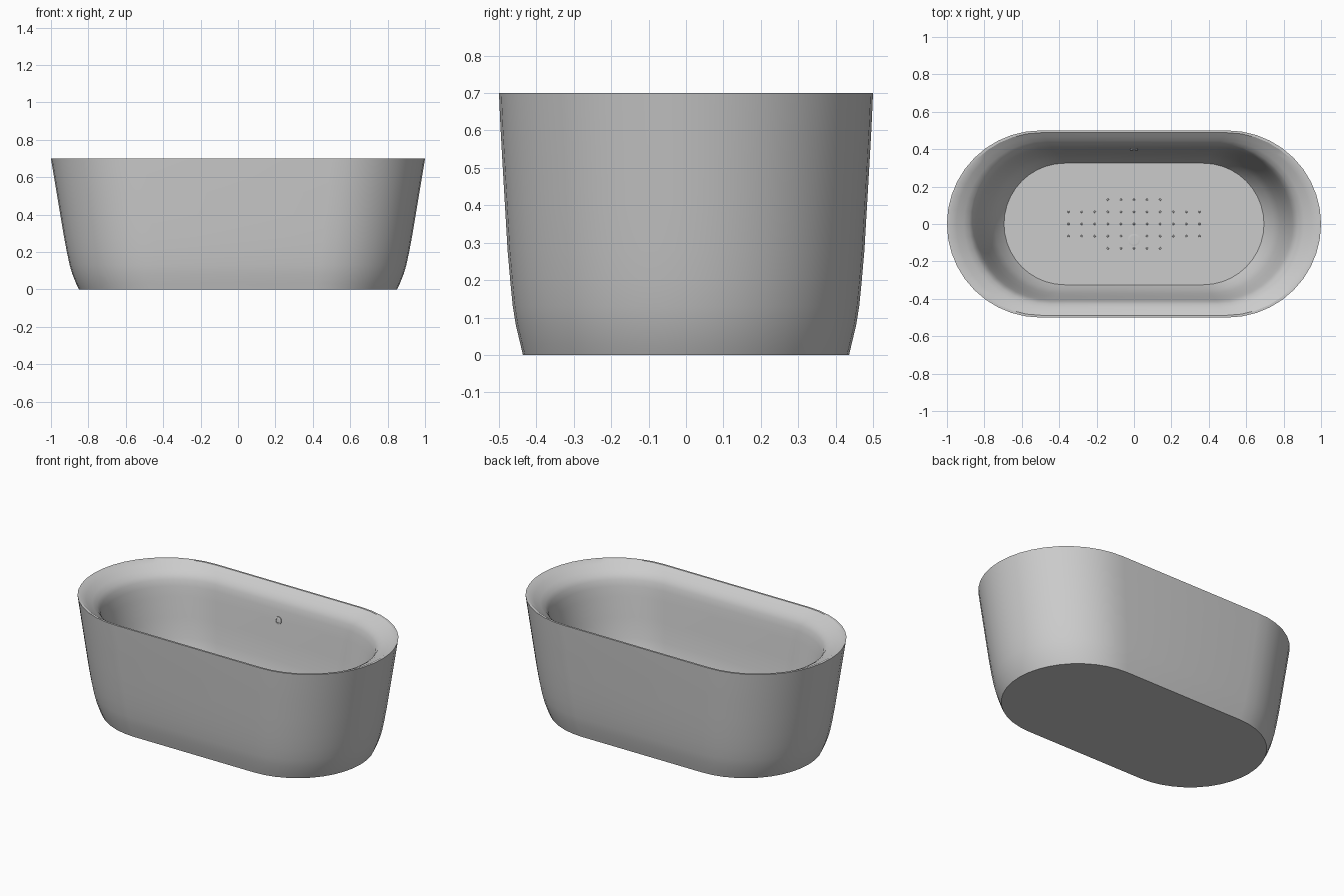
import bpy, bmesh, math

if "Cube" in bpy.data.objects:
    bpy.data.objects.remove(bpy.data.objects["Cube"])

SEG = 20  # segments per rounded end


def stadium(a, b, z):
    """Rounded-end oval: half length a, half width b, at height z."""
    pts = []
    for side in (1, -1):
        for i in range(SEG + 1):
            t = -math.pi / 2 + math.pi * i / SEG
            pts.append((side * (a - b + b * math.cos(t)), side * b * math.sin(t), z))
    return pts


def finish(bm, name, angle=30):
    bmesh.ops.recalc_face_normals(bm, faces=bm.faces)
    me = bpy.data.meshes.new(name)
    bm.to_mesh(me)
    bm.free()
    ob = bpy.data.objects.new(name, me)
    bpy.context.collection.objects.link(ob)
    bpy.ops.object.select_all(action='DESELECT')
    ob.select_set(True)
    bpy.context.view_layer.objects.active = ob
    bpy.ops.object.shade_smooth_by_angle(angle=math.radians(angle))
    return ob


def loft(name, profile):
    bm = bmesh.new()
    rings = [[bm.verts.new(p) for p in stadium(*s)] for s in profile]
    n = len(rings[0])
    for r0, r1 in zip(rings, rings[1:]):
        for i in range(n):
            j = (i + 1) % n
            bm.faces.new((r0[i], r0[j], r1[j], r1[i]))
    bm.faces.new(rings[0])
    bm.faces.new(rings[-1])
    return finish(bm, name)


def lathe(name, profile, loc, rot=(0, 0, 0), n=24):
    """Spin (radius, height) points around z."""
    bm = bmesh.new()
    vs = [bm.verts.new((r, 0, h)) for r, h in profile]
    es = [bm.edges.new(e) for e in zip(vs, vs[1:])]
    bmesh.ops.spin(bm, geom=vs + es, axis=(0, 0, 1), cent=(0, 0, 0),
                   steps=n, angle=2 * math.pi)
    bmesh.ops.remove_doubles(bm, verts=bm.verts, dist=1e-5)
    ob = finish(bm, name)
    ob.location, ob.rotation_euler = loc, rot
    return ob


FLOOR = 0.12

# Tub shell: outer wall up, over the sloping rim, down the basin
loft("bathtub_shell", [
    (0.85, 0.436, 0.0), (0.865, 0.443, 0.03), (0.885, 0.455, 0.08),
    (0.90, 0.463, 0.13), (0.915, 0.470, 0.20), (0.93, 0.477, 0.28),
    (0.95, 0.484, 0.40), (0.97, 0.491, 0.52), (0.985, 0.496, 0.61),
    (1.0, 0.5, 0.70),
    (0.985, 0.488, 0.70), (0.95, 0.466, 0.682), (0.91, 0.445, 0.662),
    (0.88, 0.428, 0.642), (0.862, 0.416, 0.617), (0.85, 0.409, 0.58),
    (0.835, 0.400, 0.52), (0.81, 0.388, 0.40), (0.78, 0.371, 0.28),
    (0.745, 0.351, 0.18), (0.695, 0.325, FLOOR),
])

# Drain ring and plug
lathe("drain_ring", [(0.024, 0), (0.024, 0.005), (0.033, 0.004), (0.033, 0)],
      (0, -0.085, FLOOR))
lathe("drain_plug", [(0, 0.003), (0.021, 0.003), (0.021, 0)], (0, -0.085, FLOOR))

# Overflow outlet on the back inner wall
lathe("overflow_ring", [(0.013, -0.01), (0.013, 0.006), (0.022, 0.004), (0.022, -0.01)],
      (0, 0.399, 0.52), (math.radians(84), 0, 0))
lathe("overflow_cap", [(0, 0.003), (0.013, 0.003)],
      (0, 0.399, 0.52), (math.radians(84), 0, 0))

# Tiny non-slip studs on the basin floor
bm = bmesh.new()
for row, count in ((-2, 5), (-1, 11), (0, 11), (1, 11), (2, 5)):
    for k in range(count):
        x, y = 0.07 * (k - (count - 1) / 2), 0.065 * row
        if math.hypot(x, y + 0.085) < 0.045:
            continue
        ret = bmesh.ops.create_cone(bm, cap_ends=True, segments=8, radius1=0.006,
                                    radius2=0.004, depth=0.002)
        bmesh.ops.translate(bm, verts=ret["verts"], vec=(x, y, FLOOR + 0.001))
finish(bm, "floor_studs")
